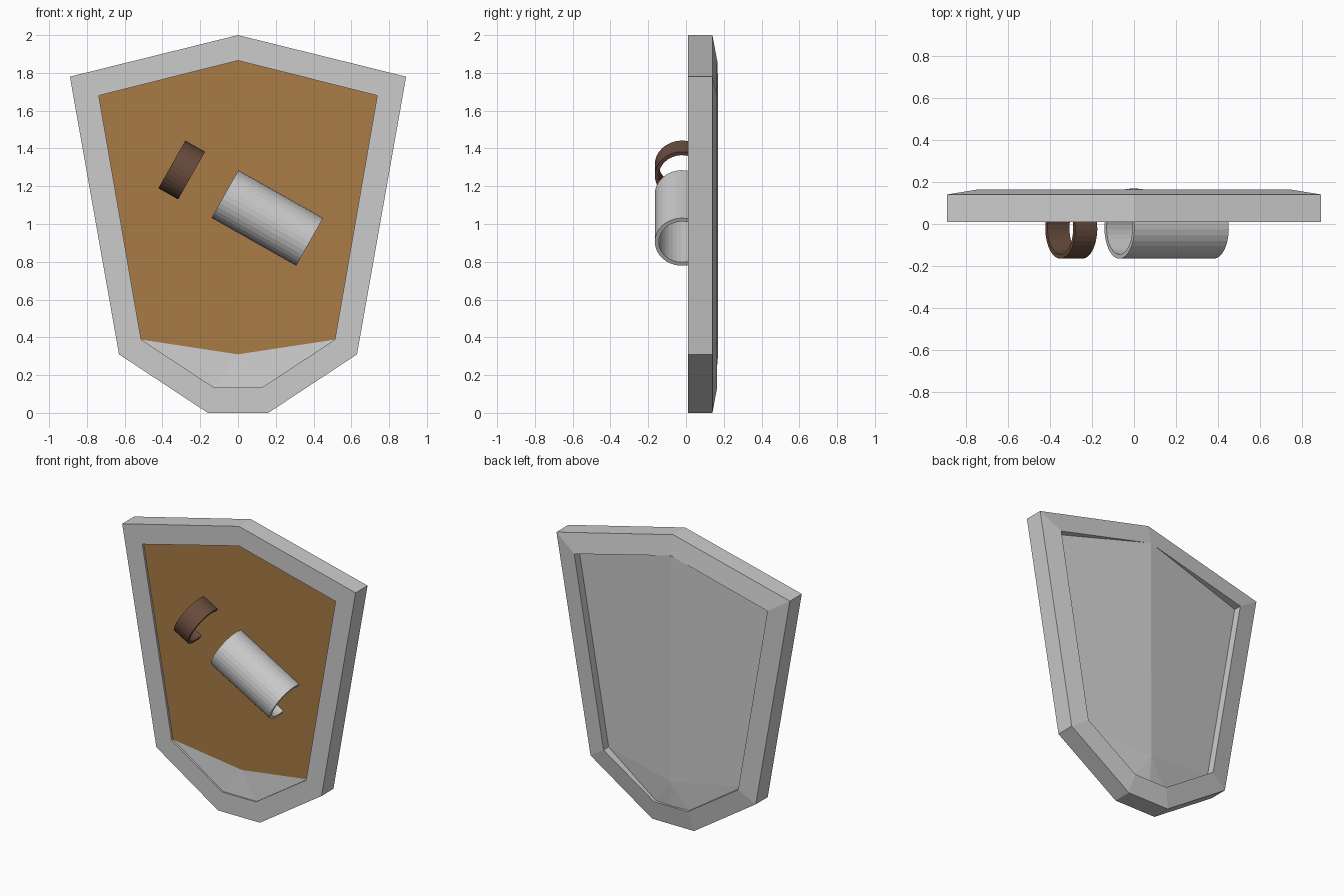
import bpy, bmesh, math
from mathutils import Vector

if "Cube" in bpy.data.objects:
    bpy.data.objects.remove(bpy.data.objects["Cube"])


def material(name, color):
    m = bpy.data.materials.new(name)
    m.diffuse_color = (*color, 1)
    m.use_nodes = True
    m.node_tree.nodes["Principled BSDF"].inputs["Base Color"].default_value = m.diffuse_color
    return m


def build(name, verts, faces, mats=(), brown=()):
    me = bpy.data.meshes.new(name)
    me.from_pydata(verts, [], faces)
    for m in mats:
        me.materials.append(m)
    for i in brown:
        me.polygons[i].material_index = len(mats) - 1
    bm = bmesh.new()
    bm.from_mesh(me)
    bmesh.ops.recalc_face_normals(bm, faces=bm.faces)
    bm.to_mesh(me)
    bm.free()
    ob = bpy.data.objects.new(name, me)
    bpy.context.collection.objects.link(ob)
    return ob


def mirrored(top, side):
    """Closed outline from a top point and the right-hand points."""
    return [top] + side + [(-x, z) for x, z in reversed(side)]


wood = material("wood", (0.39, 0.20, 0.06))
leather = material("leather", (0.14, 0.072, 0.047))
steel = material("steel", (0.8, 0.8, 0.8))

outer = mirrored((0, 2.0), [(0.89, 1.78), (0.63, 0.31), (0.16, 0.0)])
inner = mirrored((0, 1.865), [(0.737, 1.68), (0.513, 0.388), (0.128, 0.135)])
n = len(outer)

# Rim: four loops joined into a closed ring with a bevelled outer face
loops = [(outer, 0.01), (outer, 0.14), (inner, 0.165), (inner, 0.01)]
verts = [(x, y, z) for pts, y in loops for x, z in pts]
faces = []
for k in range(4):
    a, b = k * n, (k + 1) % 4 * n
    for i in range(n):
        j = (i + 1) % n
        faces.append((a + i, a + j, b + j, b + i))
build("rim", verts, faces)

# Plate: ridged panel, outline points plus a bottom centre and a fold point
outline = inner[:4] + [(0, 0.135)] + inner[4:] + [(0, 0.31)]
back_y = [0.168, 0.11, 0.11, 0.145, 0.155, 0.145, 0.11, 0.11, 0.17]
front_y = [0.04, 0.025, 0.025, 0.02, 0.02, 0.02, 0.025, 0.025, 0.04]
verts = [(x, y, z) for (x, z), y in zip(outline, front_y)]
verts += [(x, y, z) for (x, z), y in zip(outline, back_y)]
patches = [(0, 1, 2, 8), (0, 8, 6, 7), (8, 2, 3), (8, 3, 4), (8, 4, 5), (8, 5, 6)]
faces = patches + [tuple(9 + i for i in p) for p in patches]
faces += [(i, (i + 1) % 8, 9 + (i + 1) % 8, 9 + i) for i in range(8)]
build("plate", verts, faces, (steel, wood), brown=(0, 1))


# Arm loops: open arcs swept along a tilted axis and sunk into the plate
def arm_loop(name, cx, cz, length, mats=(), radius=0.145, thick=0.021, steps=22):
    tilt = math.radians(-29.5)
    axis = Vector((math.cos(tilt), 0, math.sin(tilt)))
    across = Vector((-math.sin(tilt), 0, math.cos(tilt)))
    centre = Vector((cx, -0.02, cz))
    verts, faces = [], []
    for i in range(steps + 1):
        t = math.radians(150 + 240 * i / steps)
        d = across * math.cos(t) + Vector((0, math.sin(t), 0))
        for r, s in ((radius, -0.5), (radius, 0.5),
                     (radius - thick, 0.5), (radius - thick, -0.5)):
            verts.append(centre + d * r + axis * (s * length))
    for i in range(steps):
        for k in range(4):
            a, b = 4 * i + k, 4 * i + (k + 1) % 4
            faces.append((a, b, b + 4, a + 4))
    faces += [(0, 1, 2, 3), tuple(4 * steps + k for k in range(4))]
    build(name, verts, faces, mats)


arm_loop("forearm_cuff", 0.155, 1.032, 0.515)
arm_loop("hand_strap", -0.298, 1.286, 0.12, (leather,))
